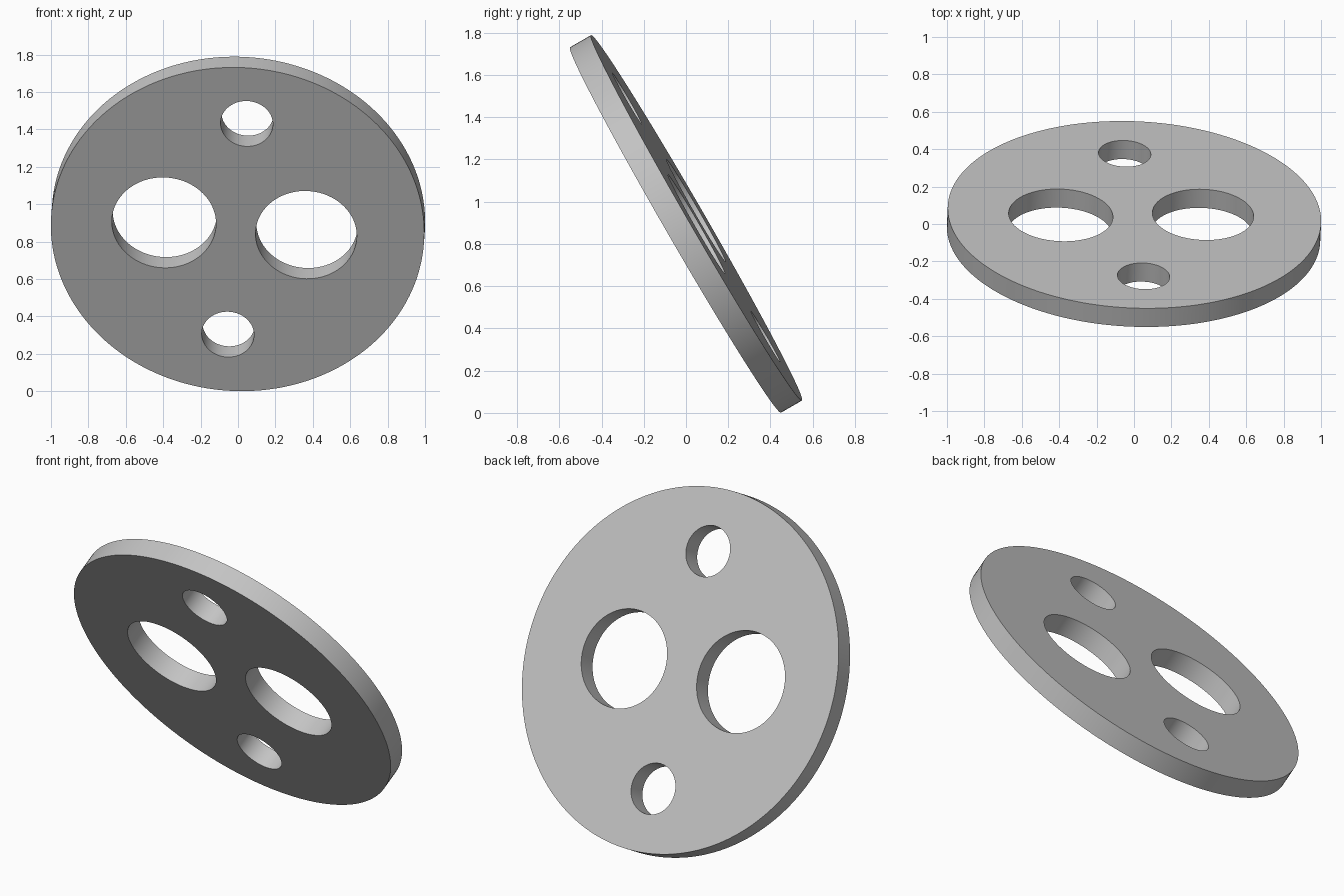
import bpy
from math import radians
from mathutils import Matrix, Vector

default = bpy.data.objects.get("Cube")
if default:
    bpy.data.objects.remove(default, do_unlink=True)

THICKNESS = 0.115

grey = bpy.data.materials.new("plain_grey")
grey.use_nodes = True
colour = (0.55, 0.55, 0.55, 1)
grey.diffuse_color = colour
grey.node_tree.nodes["Principled BSDF"].inputs["Base Color"].default_value = colour


def cylinder(name, radius, depth, centre=(0, 0), sides=96):
    bpy.ops.mesh.primitive_cylinder_add(
        vertices=sides, radius=radius, depth=depth, location=(*centre, 0))
    obj = bpy.context.object
    obj.name = name
    obj.data.materials.append(grey)
    return obj


# Flat round plate
disc = cylinder("disc_plate", 0.999, THICKNESS, sides=192)

# Two large side holes and two small end holes: radius, centre in the plate
holes = [
    (0.279, (-0.394, 0.032)),
    (0.271, (0.367, -0.026)),
    (0.140, (0.049, 0.653)),
    (0.140, (-0.052, -0.650)),
]
for radius, centre in holes:
    cutter = cylinder("hole_cutter", radius, THICKNESS * 3, centre)
    cutter.hide_render = True
    cut = disc.modifiers.new("hole", "BOOLEAN")
    cut.operation = "DIFFERENCE"
    cut.solver = "EXACT"
    cut.object = cutter
    bpy.context.view_layer.objects.active = disc
    bpy.ops.object.modifier_apply(modifier=cut.name)
    bpy.data.objects.remove(cutter, do_unlink=True)

# Lean the plate forward with a slight sideways turn
normal = Vector((-0.04, -0.866, -0.5)).normalized()
across = (Vector((1, 0, 0)) - normal * normal.x).normalized()
up = normal.cross(across)
lean = Matrix((across, up, normal)).transposed().to_4x4()
disc.data.transform(Matrix.Translation((0, 0, 0.895)) @ lean)

# Smooth walls with crisp rims
bpy.ops.object.select_all(action="DESELECT")
disc.select_set(True)
bpy.context.view_layer.objects.active = disc
bpy.ops.object.shade_smooth_by_angle(angle=radians(30))
